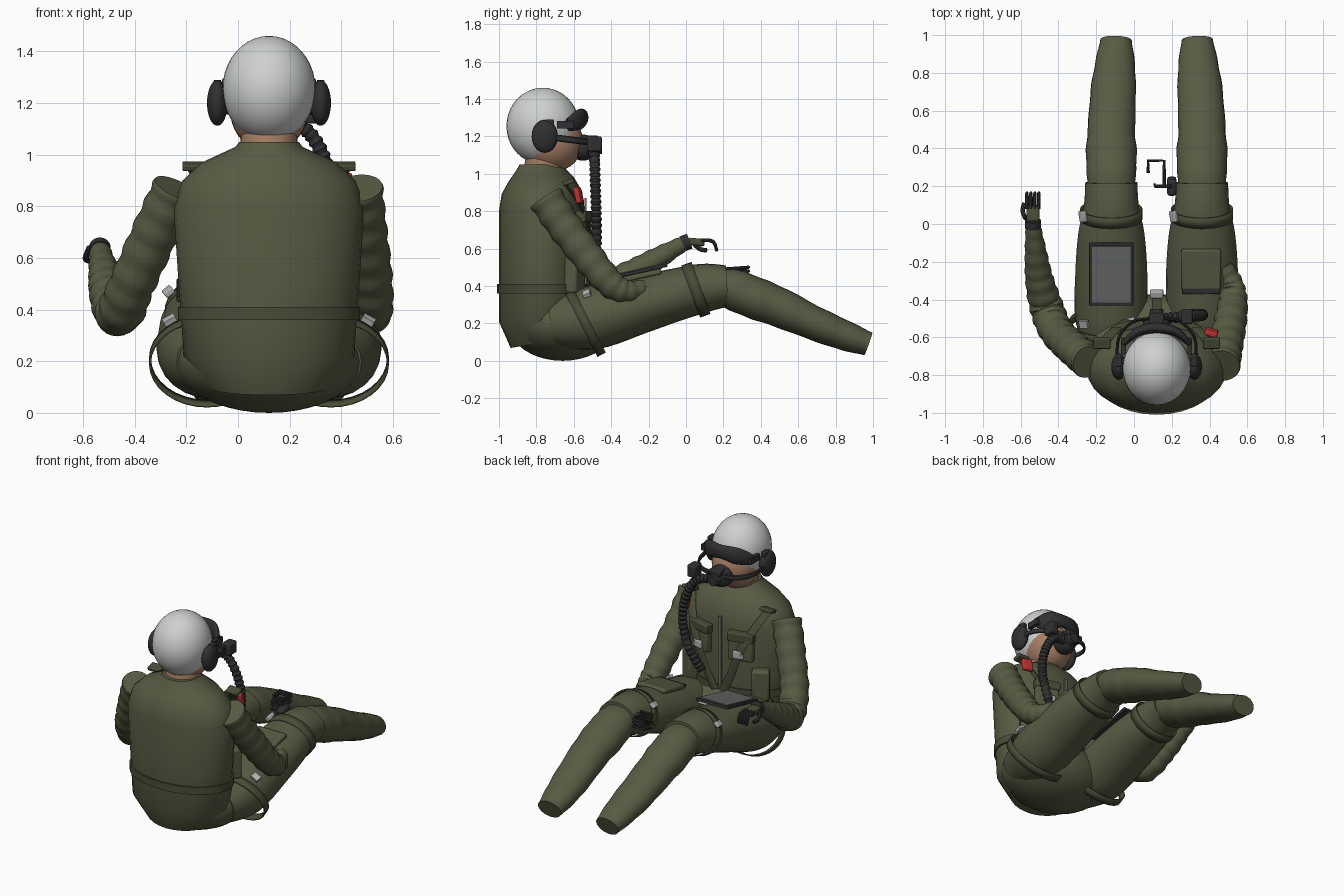
import bpy, bmesh, math
from mathutils import Vector, Euler, Matrix

if "Cube" in bpy.data.objects:
    bpy.data.objects.remove(bpy.data.objects["Cube"])

CX = 0.12  # body centre line
parts = []


def material(name, r, g, b):
    m = bpy.data.materials.new(name)
    m.use_nodes = True
    m.diffuse_color = (r, g, b, 1)
    bsdf = m.node_tree.nodes["Principled BSDF"]
    bsdf.inputs["Base Color"].default_value = (r, g, b, 1)
    bsdf.inputs["Roughness"].default_value = 0.7
    return m


OLIVE = material("olive cloth", 0.095, 0.105, 0.055)
DEEP = material("dark olive webbing", 0.065, 0.073, 0.038)
WHITE = material("helmet white", 0.62, 0.64, 0.62)
BLACK = material("black rubber", 0.03, 0.03, 0.032)
SKIN = material("skin", 0.38, 0.21, 0.13)
SILVER = material("buckle metal", 0.45, 0.46, 0.46)
GREY = material("board grey", 0.14, 0.15, 0.14)
RED = material("handle red", 0.5, 0.03, 0.03)


def finish(bm, name, mat):
    bmesh.ops.recalc_face_normals(bm, faces=bm.faces)
    me = bpy.data.meshes.new(name)
    bm.to_mesh(me)
    bm.free()
    me.materials.append(mat)
    ob = bpy.data.objects.new(name, me)
    bpy.context.collection.objects.link(ob)
    parts.append(ob)
    return ob


def tube(name, mat, pts, radii, steps=1, segs=24, ripple=0, waves=0, ref=(1, 0, 0), cap=True):
    """Loft elliptical rings along a smooth path; radii are (side, up) pairs."""
    pts = [Vector(p) for p in pts]
    rad = [Vector(r) if isinstance(r, tuple) else Vector((r, r)) for r in radii]
    if len(rad) == 1:
        rad *= len(pts)

    def sample(seq, i, f):
        if f == 0 or i + 1 >= len(seq):
            return seq[i].copy()
        a, b, c, d = seq[max(i - 1, 0)], seq[i], seq[i + 1], seq[min(i + 2, len(seq) - 1)]
        return 0.5 * (2 * b + (c - a) * f + (2 * a - 5 * b + 4 * c - d) * f * f
                      + (3 * b - a - 3 * c + d) * f ** 3)

    n = (len(pts) - 1) * steps
    path = [sample(pts, k // steps, k % steps / steps) for k in range(n + 1)]
    bm, rings = bmesh.new(), []
    for k, p in enumerate(path):
        t = (path[min(k + 1, n)] - path[max(k - 1, 0)]).normalized()
        side = Vector(ref)
        side = (side - t * t.dot(side)).normalized()
        up = t.cross(side)
        r = sample(rad, k // steps, k % steps / steps)
        r = r * (1 + ripple * math.sin(2 * math.pi * waves * k / n))
        rings.append([bm.verts.new(p + side * r.x * math.cos(a) + up * r.y * math.sin(a))
                      for a in (2 * math.pi * j / segs for j in range(segs))])
    for a, b in zip(rings, rings[1:]):
        for j in range(segs):
            bm.faces.new((a[j], a[j - 1], b[j - 1], b[j]))
    if cap:
        bm.faces.new(rings[0])
        bm.faces.new(rings[-1])
    return finish(bm, name, mat)


def ball(name, mat, loc, size, cut=None):
    bm = bmesh.new()
    bmesh.ops.create_uvsphere(bm, u_segments=32, v_segments=20, radius=1)
    bmesh.ops.transform(bm, matrix=Matrix.Translation(loc) @ Matrix.Diagonal((*size, 1)), verts=bm.verts)
    if cut:
        bmesh.ops.bisect_plane(bm, geom=bm.verts[:] + bm.edges[:] + bm.faces[:],
                               plane_co=cut[0], plane_no=cut[1], clear_outer=True)
    return finish(bm, name, mat)


def box(name, mat, loc, size, rot=(0, 0, 0), bevel=0.0):
    bm = bmesh.new()
    bmesh.ops.create_cube(bm, size=1)
    m = Matrix.Translation(loc) @ Euler(rot).to_matrix().to_4x4() @ Matrix.Diagonal((*size, 1))
    bmesh.ops.transform(bm, matrix=m, verts=bm.verts)
    ob = finish(bm, name, mat)
    if bevel:
        mod = ob.modifiers.new("Bevel", "BEVEL")
        mod.width, mod.segments = bevel, 2
    return ob


def chest(d, z, lift=0.0):
    """Point on the chest front at offset d from the centre line."""
    shrink = max(0, z - 0.8) * 0.35
    y = -0.77 + (0.23 - shrink) * math.sqrt(1 - (d / 0.37) ** 2)
    return Vector((CX + d, y + lift, z))


def chest_plate(name, mat, d, z, size, lift=0.0, bevel=0.0):
    u = d / 0.37
    yaw = math.atan(-0.62 * u / math.sqrt(1 - u * u))
    return box(name, mat, chest(d, z, lift), size, (0, 0, yaw), bevel)


# Torso and pelvis
tube("torso", OLIVE,
     [(CX, -0.75, 0.1), (CX, -0.77, 0.22), (CX, -0.77, 0.5), (CX, -0.77, 0.8), (CX, -0.77, 0.9),
      (CX, -0.775, 0.97), (CX, -0.78, 1.03), (CX, -0.78, 1.05)],
     [(0.24, 0.19), (0.33, 0.23), (0.35, 0.23), (0.37, 0.23), (0.335, 0.215),
      (0.26, 0.175), (0.13, 0.125), (0.115, 0.11)], segs=28)
ball("pelvis", OLIVE, (CX, -0.66, 0.2), (0.36, 0.29, 0.2))

# Head, helmet and neck
tube("neck", SKIN, [(CX, -0.76, 1.0), (CX, -0.74, 1.12)], [0.11])
ball("face", SKIN, (CX, -0.715, 1.17), (0.15, 0.165, 0.16))
ball("helmet", WHITE, (CX, -0.765, 1.255), (0.18, 0.195, 0.205),
     ((CX, -0.72, 1.05), (0, 0.85, -0.52)))

# Goggles, mask and ear cups
tube("goggles", BLACK,
     [(CX + d, y, z) for d, y, z in ((-0.17, -0.63, 1.26), (-0.1, -0.57, 1.29), (0, -0.55, 1.3),
                                     (0.1, -0.57, 1.29), (0.17, -0.63, 1.26))],
     [(0.035, 0.015), (0.055, 0.025), (0.045, 0.028), (0.055, 0.025), (0.035, 0.015)],
     steps=5, ref=(0, 0, 1))
ball("mask", BLACK, (CX, -0.55, 1.14), (0.075, 0.075, 0.07))
tube("mask_valve", BLACK, [(CX, -0.5, 1.14), (CX, -0.45, 1.14)], [0.042, 0.034])
box("mask_clip", BLACK, (CX, -0.5, 1.185), (0.08, 0.06, 0.04), bevel=0.008)
for s, label in ((-1, "right"), (1, "left")):
    ball(label + "_ear_cup", BLACK, (CX + s * 0.2, -0.755, 1.2), (0.04, 0.07, 0.088))
    box(label + "_cup_hinge", BLACK, (CX + s * 0.2, -0.73, 1.27), (0.03, 0.05, 0.04), bevel=0.006)
    tube(label + "_mask_strap", BLACK,
         [(CX + s * d, y, z) for d, y, z in ((0.21, -0.72, 1.195), (0.2, -0.6, 1.18),
                                             (0.13, -0.52, 1.17), (0.04, -0.5, 1.165))],
         [(0.018, 0.008)], steps=4, segs=8, ref=(0, 0, 1))
    box(label + "_goggle_strap", BLACK, (CX + s * 0.175, -0.645, 1.262), (0.025, 0.09, 0.04))
box("mask_microphone", BLACK, (CX + 0.16, -0.49, 1.16), (0.06, 0.08, 0.08), bevel=0.01)

# Breathing hose
tube("hose", BLACK,
     [(0.15, -0.5, 1.13), (0.27, -0.49, 1.09), (0.345, -0.485, 0.95), (0.36, -0.48, 0.79),
      (0.31, -0.48, 0.62), (0.23, -0.5, 0.49)], [0.027],
     steps=22, segs=14, ripple=0.14, waves=27, ref=(0.2, 1, 0))

# Arms with wrinkled sleeves
tube("right_arm", OLIVE,
     [(-0.24, -0.73, 0.87), (-0.32, -0.66, 0.7), (-0.41, -0.57, 0.5), (-0.46, -0.45, 0.39),
      (-0.5, -0.3, 0.46), (-0.52, -0.15, 0.55), (-0.535, 0.0, 0.635)],
     [0.09, 0.09, 0.088, 0.09, 0.075, 0.058, 0.038], steps=9, ripple=0.05, waves=14)
tube("left_arm", OLIVE,
     [(0.465, -0.75, 0.87), (0.485, -0.65, 0.72), (0.51, -0.52, 0.55), (0.525, -0.4, 0.41),
      (0.515, -0.31, 0.37), (0.47, -0.22, 0.39)],
     [0.095, 0.09, 0.085, 0.075, 0.06, 0.045], steps=9, ripple=0.05, waves=10)

# Right glove
box("right_palm", DEEP, (-0.535, 0.055, 0.635), (0.07, 0.09, 0.04), (-0.1, 0, 0), 0.012)
tube("right_glove_cuff", BLACK, [(-0.535, -0.02, 0.625), (-0.535, 0.02, 0.64)], [0.042])
for i in range(4):
    x = -0.567 + i * 0.021
    tube("right_finger_%d" % (i + 1), BLACK,
         [(x, 0.08, 0.645), (x, 0.145, 0.638), (x, 0.165, 0.585)], [0.01, 0.01, 0.008], steps=3, segs=8)
tube("right_thumb", BLACK, [(-0.575, 0.03, 0.64), (-0.59, 0.07, 0.6), (-0.58, 0.11, 0.59)],
     [0.012], steps=3, segs=8)

# Legs, leg straps and buckles
for s, label in ((-1, "right"), (1, "left")):
    x = CX + s * 0.24
    tube(label + "_thigh", OLIVE,
         [(x - s * 0.03, -0.7, 0.2), (x, -0.5, 0.23), (x, -0.25, 0.3), (x, -0.05, 0.355), (x, 0.1, 0.39), (x, 0.22, 0.4)],
         [(0.15, 0.13), (0.19, 0.17), (0.19, 0.155), (0.175, 0.14), (0.145, 0.13), (0.138, 0.11)], steps=5)
    tube(label + "_shin", OLIVE,
         [(x, 0.17, 0.395), (x, 0.24, 0.385), (x, 0.37, 0.335), (x, 0.5, 0.285), (x - s * 0.01, 0.7, 0.195),
          (x - s * 0.02, 0.85, 0.135), (x - s * 0.025, 0.975, 0.09)],
         [(0.13, 0.09), (0.128, 0.108), (0.135, 0.112), (0.125, 0.105), (0.12, 0.09),
          (0.105, 0.08), (0.083, 0.064)], steps=5, ripple=0.015, waves=6)
    for part, a, b, r in (("knee_band", (x, 0.025, 0.37), (x, 0.08, 0.39), (0.165, 0.148)),
                          ("hip_band", (x, -0.56, 0.19), (x, -0.515, 0.213), (0.225, 0.19))):
        band = tube(label + "_" + part, DEEP, [a, b], [r], segs=32, cap=False)
        band.modifiers.new("Solidify", "SOLIDIFY").thickness = 0.008
    box(label + "_knee_buckle", SILVER, (x - 0.15, 0.04, 0.47), (0.04, 0.06, 0.025), (0.25, -0.7, 0), 0.005)
    box(label + "_hip_buckle", SILVER, (CX + s * 0.385, -0.53, 0.36), (0.05, 0.04, 0.02), (0.4, s * 0.5, 0))

# Kneeboard and thigh pocket
box("kneeboard_frame", BLACK, (-0.12, -0.265, 0.475), (0.235, 0.34, 0.018), (0.22, 0, 0), 0.004)
box("kneeboard_sheet", GREY, (-0.12, -0.267, 0.486), (0.205, 0.305, 0.006), (0.22, 0, 0))
box("thigh_pocket", OLIVE, (0.355, -0.24, 0.455), (0.21, 0.22, 0.03), (0.22, 0, 0), 0.01)
box("thigh_pocket_flap", BLACK, (0.355, -0.345, 0.435), (0.2, 0.05, 0.02), (0.22, 0, 0), 0.004)

# Black grip beside the left knee
box("grip_base", BLACK, (0.2, 0.2, 0.43), (0.05, 0.09, 0.1), (0.2, 0, 0), 0.015)
for i, z in enumerate((0.49, 0.47, 0.44)):
    tube("grip_bar_%d" % (i + 1), BLACK,
         [(0.2, 0.2, z), (0.11, 0.2, z), (0.11, 0.215, z)], [0.009], segs=8, ref=(0, 0, 1))
    tube("grip_hook_%d" % (i + 1), BLACK,
         [(0.16, 0.2, z), (0.16, 0.335, z + 0.01), (0.075, 0.335, z + 0.01), (0.075, 0.27, z)],
         [0.009], segs=8, ref=(0, 0, 1))

# Vest: zip, pockets, harness and handle
box("zip", GREY, chest(0, 0.62, 0.003), (0.018, 0.012, 0.5))
for s, label in ((-1, "right"), (1, "left")):
    chest_plate(label + "_chest_pocket", OLIVE, s * 0.15, 0.7, (0.16, 0.05, 0.18), 0.012, 0.012)
    chest_plate(label + "_pocket_flap", DEEP, s * 0.15, 0.77, (0.17, 0.065, 0.06), 0.012, 0.008)
    chest_plate(label + "_side_pouch", OLIVE, s * 0.26, 0.46, (0.11, 0.08, 0.2), 0.01, 0.015)
    chest_plate(label + "_strap_buckle", SILVER, s * 0.15, 0.66, (0.07, 0.02, 0.05), 0.05, 0.006)
    tube(label + "_harness", DEEP,
         [chest(s * 0.29, 0.95, 0.01), chest(s * 0.24, 0.85, 0.03), chest(s * 0.16, 0.68, 0.05),
          chest(s * 0.09, 0.5, 0.03), chest(s * 0.03, 0.38, 0.02)], [(0.028, 0.008)], steps=4, segs=8)
    box(label + "_shoulder_tab", DEEP, (CX + s * 0.29, -0.63, 0.955), (0.09, 0.06, 0.025), (0.3, 0, 0), 0.006)
belt = tube("belt", DEEP, [(CX, -0.77, 0.36), (CX, -0.77, 0.41)], [(0.352, 0.24)], segs=32)
box("lap_buckle", SILVER, (CX, -0.37, 0.36), (0.07, 0.04, 0.04), (0.4, 0, 0), 0.006)
box("crotch_strap", DEEP, (CX, -0.45, 0.345), (0.05, 0.2, 0.02), (0.1, 0, 0))
box("pull_handle", RED, (0.41, -0.575, 0.885), (0.07, 0.03, 0.09), (0.25, 0, -0.3), 0.01)

# Smooth shading with sharp edges kept
bpy.ops.object.select_all(action="DESELECT")
for ob in parts:
    ob.select_set(True)
bpy.context.view_layer.objects.active = parts[0]
bpy.ops.object.shade_smooth_by_angle(angle=math.radians(35))
